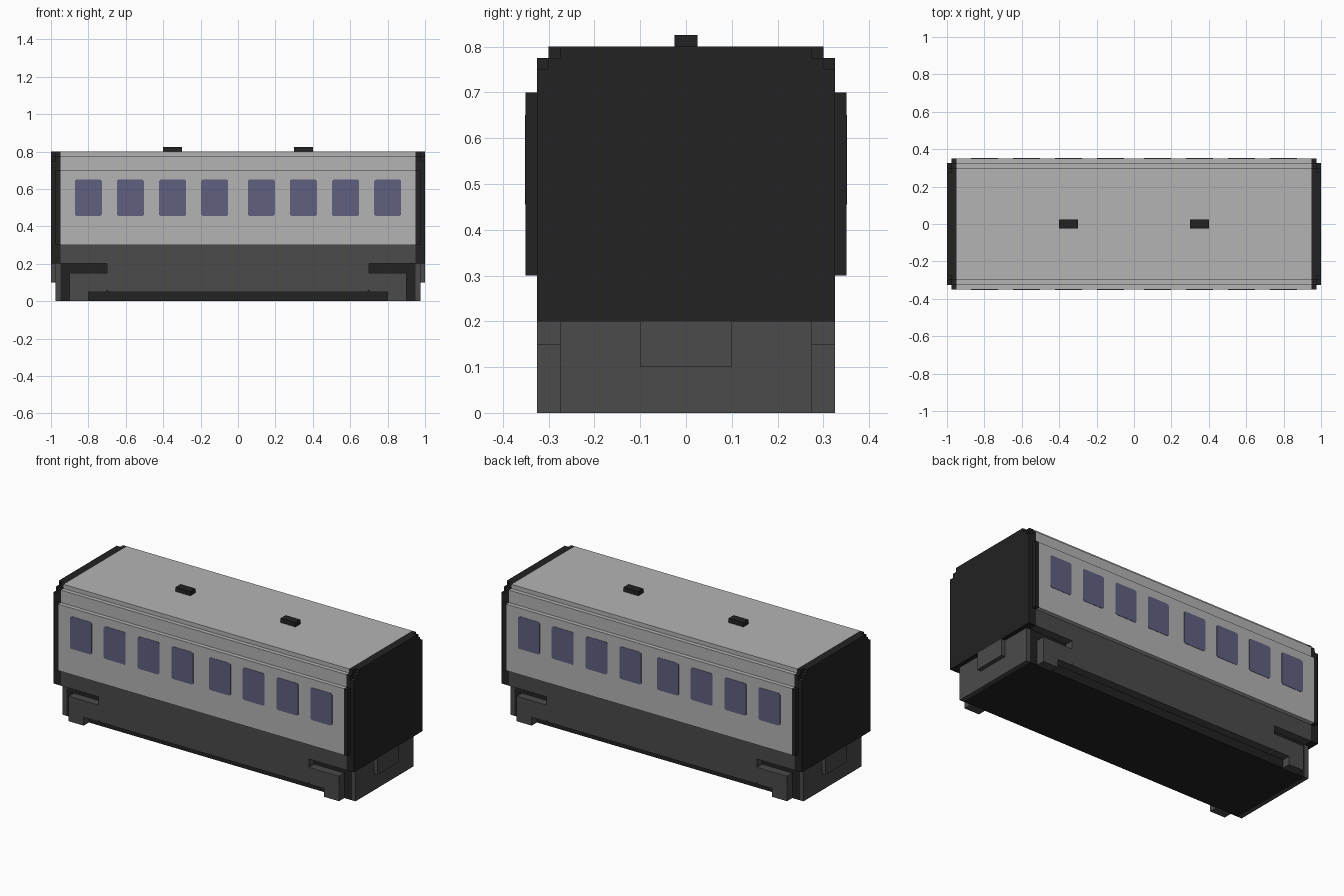
import bpy
import bmesh
from mathutils import Vector

cube = bpy.data.objects.get("Cube")
if cube:
    bpy.data.objects.remove(cube, do_unlink=True)


def material(name, rgb):
    m = bpy.data.materials.new(name)
    m.use_nodes = True
    m.diffuse_color = (*rgb, 1)
    bsdf = next(n for n in m.node_tree.nodes if n.type == 'BSDF_PRINCIPLED')
    bsdf.inputs["Base Color"].default_value = (*rgb, 1)
    bsdf.inputs["Roughness"].default_value = 0.8
    return m


SILVER = material("silver_paint", (0.456, 0.456, 0.456))
GREY = material("dark_grey", (0.069, 0.069, 0.069))
BLACK = material("black", (0.016, 0.016, 0.016))
GLASS = material("tinted_glass", (0.115, 0.115, 0.214))


def prism(name, outline, axis, lo, hi, mat):
    """Extrude a 2D outline along x (outline in y, z) or y (outline in x, z)."""
    bm = bmesh.new()
    verts = [bm.verts.new((lo, a, b) if axis == 'x' else (a, lo, b)) for a, b in outline]
    face = bm.faces.new(verts)
    moved = [g for g in bmesh.ops.extrude_face_region(bm, geom=[face])["geom"]
             if isinstance(g, bmesh.types.BMVert)]
    step = Vector((hi - lo, 0, 0) if axis == 'x' else (0, hi - lo, 0))
    bmesh.ops.translate(bm, verts=moved, vec=step)
    bmesh.ops.recalc_face_normals(bm, faces=bm.faces)
    mesh = bpy.data.meshes.new(name)
    bm.to_mesh(mesh)
    bm.free()
    mesh.materials.append(mat)
    obj = bpy.data.objects.new(name, mesh)
    bpy.context.collection.objects.link(obj)
    return obj


def box(name, x, y, z, mat):
    rect = [(y[0], z[0]), (y[1], z[0]), (y[1], z[1]), (y[0], z[1])]
    return prism(name, rect, 'x', x[0], x[1], mat)


def mirrored(half):
    """Complete a right-hand half outline across the centre line."""
    return half + [(-a, b) for a, b in reversed(half)]


def span(s, a, b):
    return tuple(sorted((s * a, s * b)))


# Passenger body with stepped roof edges
roof = [(0.35, 0.7), (0.325, 0.7), (0.325, 0.775), (0.3, 0.775), (0.3, 0.8)]
prism("passenger_body", mirrored([(0.35, 0.3)] + roof), 'x', -0.95, 0.95, SILVER)

# Side skirt, dropping lower between the bogies
skirt = [(0.69, 0.05), (0.7, 0.06), (0.7, 0.2), (0.95, 0.2), (0.95, 0.3)]
prism("side_skirt", mirrored(skirt), 'y', -0.325, 0.325, GREY)

# Underframe core
box("underframe", (-0.95, 0.95), (-0.275, 0.275), (0, 0.2), BLACK)

# Ends: stepped walls, buffer plate and coupler
inner_wall = mirrored([(0.325, 0.2), (0.325, 0.3), (0.35, 0.3)] + roof)
outer_wall = mirrored([(0.325, 0.2), (0.325, 0.75), (0.3, 0.75), (0.3, 0.775),
                       (0.275, 0.775), (0.275, 0.8)])
for s, end in ((1, "left"), (-1, "right")):
    prism(f"inner_end_wall_{end}", inner_wall, 'x', *span(s, 0.95, 0.975), BLACK)
    prism(f"outer_end_wall_{end}", outer_wall, 'x', *span(s, 0.975, 1.0), BLACK)
    box(f"end_plate_{end}", span(s, 0.95, 0.975), (-0.275, 0.275), (0, 0.2), GREY)
    box(f"coupler_{end}", span(s, 0.975, 1.0), (-0.1, 0.1), (0.1, 0.2), GREY)
    box(f"roof_vent_{end}", span(s, 0.3, 0.4), (-0.025, 0.025), (0.8, 0.825), BLACK)

# Bogie frames: an arm with a leg at the outer end
frame = [(0.7, 0.05), (0.8, 0.05), (0.8, 0), (0.9, 0), (0.9, 0.15), (0.7, 0.15)]
for sx, end in ((1, "left"), (-1, "right")):
    for sy, side in ((-1, "front"), (1, "back")):
        prism(f"bogie_frame_{side}_{end}", [(sx * a, b) for a, b in frame],
              'y', *span(sy, 0.275, 0.325), GREY)

# Windows with clipped corners on both sides
W, C = 0.0725, 0.008
for sy, side in ((-1, "front"), (1, "back")):
    for i in range(8):
        cx = (0.125 + 0.225 * (i % 4)) * (1 if i < 4 else -1)
        half = [(W - C, 0.455), (W, 0.455 + C), (W, 0.65 - C), (W - C, 0.65)]
        pane = [(cx + a, b) for a, b in mirrored(half)]
        prism(f"window_{side}_{i + 1}", pane, 'y', *span(sy, 0.348, 0.352), GLASS)
